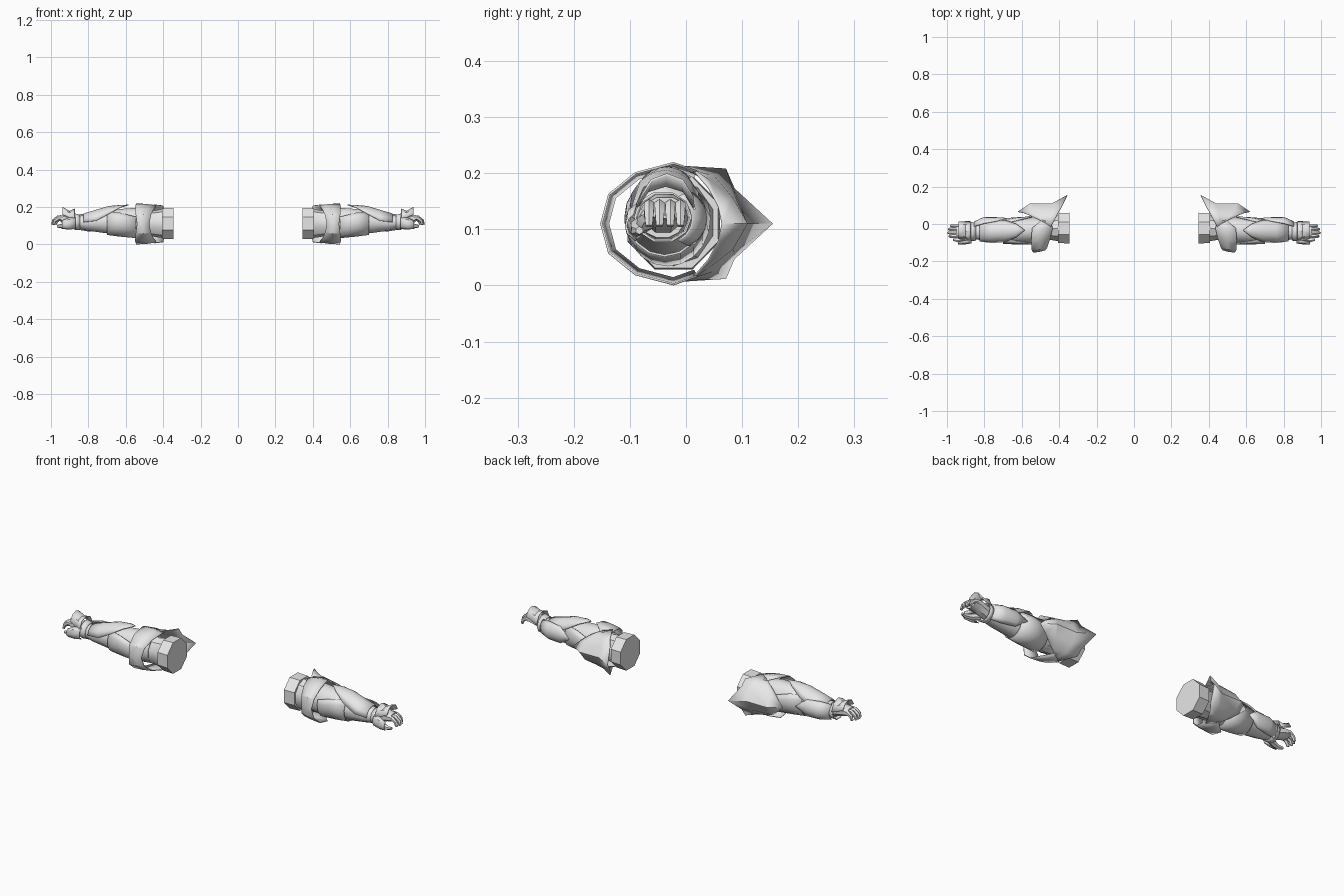
import bpy, bmesh, math
from mathutils import Vector

if "Cube" in bpy.data.objects:
    bpy.data.objects.remove(bpy.data.objects["Cube"])

MID = 0.11  # height of the arm axis
metal = bpy.data.materials.new("light_grey")
metal.diffuse_color = (0.8, 0.8, 0.8, 1)
metal.use_nodes = True
metal.node_tree.nodes["Principled BSDF"].inputs["Base Color"].default_value = metal.diffuse_color


def finish(name, bm, thick=0.0, angle=35):
    """Turn a bmesh into a mirrored, shaded object."""
    bmesh.ops.recalc_face_normals(bm, faces=bm.faces[:])
    me = bpy.data.meshes.new(name)
    bm.to_mesh(me)
    bm.free()
    ob = bpy.data.objects.new(name, me)
    bpy.context.collection.objects.link(ob)
    me.materials.append(metal)
    bpy.ops.object.select_all(action='DESELECT')
    ob.select_set(True)
    bpy.context.view_layer.objects.active = ob
    bpy.ops.object.shade_smooth_by_angle(angle=math.radians(angle))
    if thick:
        s = ob.modifiers.new("thickness", 'SOLIDIFY')
        s.thickness, s.offset = thick, 0
    m = ob.modifiers.new("other_arm", 'MIRROR')
    m.use_axis[0] = True
    return ob


def tube(name, path, n=10):
    """Loft ellipses (x, y, z, half width, half height) along a path."""
    bm = bmesh.new()
    rings = []
    for i, (x, y, z, ry, rz) in enumerate(path):
        a, b = path[max(i - 1, 0)], path[min(i + 1, len(path) - 1)]
        t = Vector((b[0] - a[0], 0, b[2] - a[2])).normalized()
        up = Vector((-t.z, 0, t.x))
        rings.append([bm.verts.new(Vector((x, y, z)) + Vector((0, ry * math.cos(w), 0))
                      + up * rz * math.sin(w))
                      for w in [(k + .5) * math.tau / n for k in range(n)]])
    for r, s in zip(rings, rings[1:]):
        for k in range(n):
            bm.faces.new((r[k], r[(k + 1) % n], s[(k + 1) % n], s[k]))
    bm.faces.new(rings[0])
    bm.faces.new(rings[-1])
    return finish(name, bm)


def sheet(name, rows, thick=0.004, angle=35):
    """Skin a grid of points as a thin plate."""
    bm = bmesh.new()
    g = [[bm.verts.new(p) for p in row] for row in rows]
    for r, s in zip(g, g[1:]):
        for k in range(len(r) - 1):
            bm.faces.new((r[k], r[k + 1], s[k + 1], s[k]))
    bmesh.ops.remove_doubles(bm, verts=bm.verts[:], dist=1e-5)
    return finish(name, bm, thick, angle)


def both_halves(rows):
    """Continue rows past the arm axis by reflecting them in height."""
    return rows + [[(x, y, 2 * MID - z) for x, y, z in r] for r in rows[-2::-1]]


def arc_plate(name, stations, n=6):
    """Plate from (x, y, z, radius y, radius z, start degrees, end degrees)."""
    rows = []
    for x, y, z, ry, rz, a, b in stations:
        ws = [math.radians(a + (b - a) * k / n) for k in range(n + 1)]
        rows.append([(x, y + ry * math.cos(w), z + rz * math.sin(w)) for w in ws])
    return sheet(name, rows)


# Upper arm stub and elbow
tube("upper_arm", [(.345, -.022, .112, .089, .09), (.405, -.022, .112, .086, .088)], 8)
tube("elbow", [(.40, -.022, .112, .075, .078), (.45, -.025, .112, .062, .07),
               (.50, -.03, .115, .064, .074), (.55, -.033, .12, .066, .076)], 10)

# Forearm with its overlapping sleeve
tube("forearm", [(.47, -.03, .117, .062, .07), (.54, -.033, .119, .07, .08),
                 (.62, -.037, .12, .067, .073), (.72, -.037, .12, .06, .06),
                 (.80, -.04, .117, .05, .045), (.86, -.042, .118, .04, .034)], 12)
arc_plate("forearm_sleeve", [(.545, -.033, .119, .075, .083, 160, 380),
                             (.63, -.037, .12, .071, .076, 140, 400),
                             (.70, -.038, .12, .066, .067, 125, 415)], 12)

# Pointed plate on top of the forearm
arc_plate("forearm_top_plate", [(.585, -.033, .121, .07, .09, 89, 91),
                                (.63, -.035, .124, .07, .085, 60, 120),
                                (.69, -.037, .124, .067, .08, 30, 150),
                                (.76, -.04, .121, .06, .062, 5, 175),
                                (.825, -.041, .119, .051, .045, 0, 180)])

# Plate on the back of the forearm, near the wrist
arc_plate("forearm_back_plate", [(.67, -.03, .119, .06, .06, -2, 2),
                                 (.73, -.03, .119, .064, .062, -45, 45),
                                 (.80, -.03, .119, .066, .055, -60, 60),
                                 (.855, -.038, .119, .05, .045, -60, 60)])

# Elbow cop with its long rear spike
sheet("elbow_cop", both_halves([
    [(.445, -.015, .212), (.465, 0, .208), (.485, .01, .206), (.495, .016, .203)],
    [(.40, .07, .207), (.45, .05, .193), (.51, .04, .187), (.545, .04, .175)],
    [(.39, .085, .172), (.445, .085, .16), (.54, .082, .155), (.585, .058, .142)],
    [(.357, .153, MID), (.44, .107, MID), (.555, .108, MID), (.62, .065, MID)]]), angle=30)

# Guard arching around the inside of the elbow
band = []
for y, z, x0, x1 in [(.02, .203, .445, .495), (-.022, .218, .435, .545), (-.09, .20, .45, .55),
                     (-.137, .162, .465, .547), (-.151, MID, .475, .54)]:
    def at(x, s):
        return (x, -.03 + (y + .03) * s, MID + (z - MID) * s)
    band.append([at(x0, .9), at((x0 + x1) / 2, .97), at(x1, 1)])
sheet("elbow_guard", both_halves(band))

# Wrist cuff, hand and raised plate over the hand
arc_plate("wrist_cuff", [(.845, -.041, .119, .046, .04, 0, 360),
                         (.875, -.041, .122, .05, .045, 0, 360)], 10)
tube("hand", [(.85, -.041, .12, .034, .03), (.885, -.04, .13, .037, .03),
              (.92, -.038, .138, .04, .027), (.95, -.038, .138, .038, .02)], 8)
arc_plate("hand_plate", [(.873, -.038, .13, .054, .06, 5, 175),
                         (.90, -.036, .135, .05, .043, 10, 170),
                         (.938, -.034, .14, .048, .058, 20, 160)], 4)

# Four curled fingers
for i, (y, reach) in enumerate([(-.066, .994), (-.047, 1.0), (-.028, .996), (-.010, .985)]):
    tube(f"finger_{i + 1}", [(.925, y, .142, .010, .013), (reach - .036, y, .142, .0105, .012),
                             (reach - .015, y, .127, .0095, .010),
                             (reach - .008, y, .106, .007, .007)], 6)

# Thumb and its plate
tube("thumb", [(.875, -.07, .113, .017, .018), (.91, -.086, .105, .014, .016),
               (.945, -.088, .098, .011, .012), (.968, -.083, .098, .007, .007)], 6)
arc_plate("thumb_plate", [(.868, -.078, .115, .024, .03, 100, 260),
                          (.905, -.085, .112, .022, .032, 100, 260),
                          (.94, -.088, .106, .019, .022, 110, 250)], 4)
